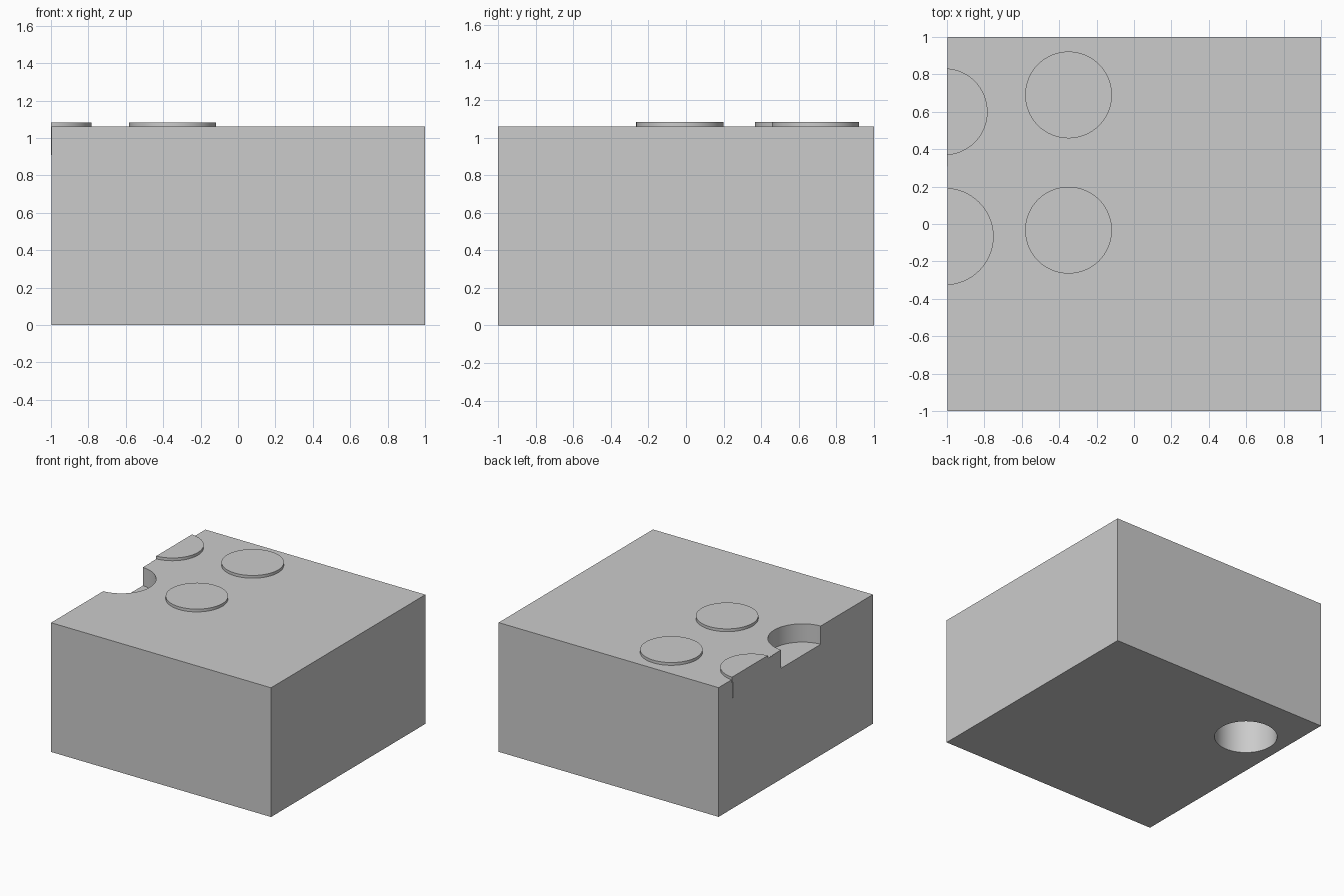
import bpy
import bmesh
import math

if "Cube" in bpy.data.objects:
    bpy.data.objects.remove(bpy.data.objects["Cube"])

LEFT = -1.0       # outermost left plane
TOP = 1.06        # top of the block


def disc(name, cx, cy, r, z0, z1, clip=None, n=64):
    """Upright cylinder, optionally cut flat at x = clip."""
    if clip is not None and cx - r < clip:
        a = math.acos((clip - cx) / r)
        angles = [-a + 2 * a * i / n for i in range(n + 1)]
    else:
        angles = [2 * math.pi * i / n for i in range(n)]
    bm = bmesh.new()
    ring = [bm.verts.new((cx + r * math.cos(t), cy + r * math.sin(t), z0)) for t in angles]
    base = bm.faces.new(ring)
    ext = bmesh.ops.extrude_face_region(bm, geom=[base], use_keep_orig=True)
    verts = [v for v in ext["geom"] if isinstance(v, bmesh.types.BMVert)]
    bmesh.ops.translate(bm, vec=(0, 0, z1 - z0), verts=verts)
    bmesh.ops.recalc_face_normals(bm, faces=bm.faces)
    mesh = bpy.data.meshes.new(name)
    bm.to_mesh(mesh)
    bm.free()
    ob = bpy.data.objects.new(name, mesh)
    bpy.context.collection.objects.link(ob)
    return ob


def smooth(ob):
    bpy.ops.object.select_all(action='DESELECT')
    ob.select_set(True)
    bpy.context.view_layer.objects.active = ob
    bpy.ops.object.shade_smooth_by_angle(angle=math.radians(30))


# Main block
bpy.ops.mesh.primitive_cube_add(size=1, location=(0.002, 0, TOP / 2))
block = bpy.context.object
block.name = "block"
block.scale = (1.996, 2, TOP)
bpy.ops.object.transform_apply(location=True, scale=True)

# Half-round notch in the left top edge, and round socket underneath
cutters = [
    disc("notch_cutter", -1.01, -0.067, 0.257, 0.91, 1.3),
    disc("socket_cutter", -0.67, 0.51, 0.235, -0.2, 0.5),
]
for c in cutters:
    mod = block.modifiers.new(c.name, 'BOOLEAN')
    mod.operation = 'DIFFERENCE'
    mod.solver = 'EXACT'
    mod.object = c
    bpy.context.view_layer.objects.active = block
    bpy.ops.object.modifier_apply(modifier=mod.name)
for c in cutters:
    bpy.data.objects.remove(c, do_unlink=True)
smooth(block)

# Half-round plug set into the left face
smooth(disc("side_plug", -1.0, 0.565, 0.257, 0.91, TOP - 0.001, LEFT))

# Low round studs on top, one of them cut by the left face
for i, (x, y) in enumerate([(-0.35, 0.69), (-0.35, -0.033), (-1.015, 0.6)]):
    smooth(disc(f"stud_{i + 1}", x, y, 0.232, TOP - 0.02, 1.083, LEFT))
